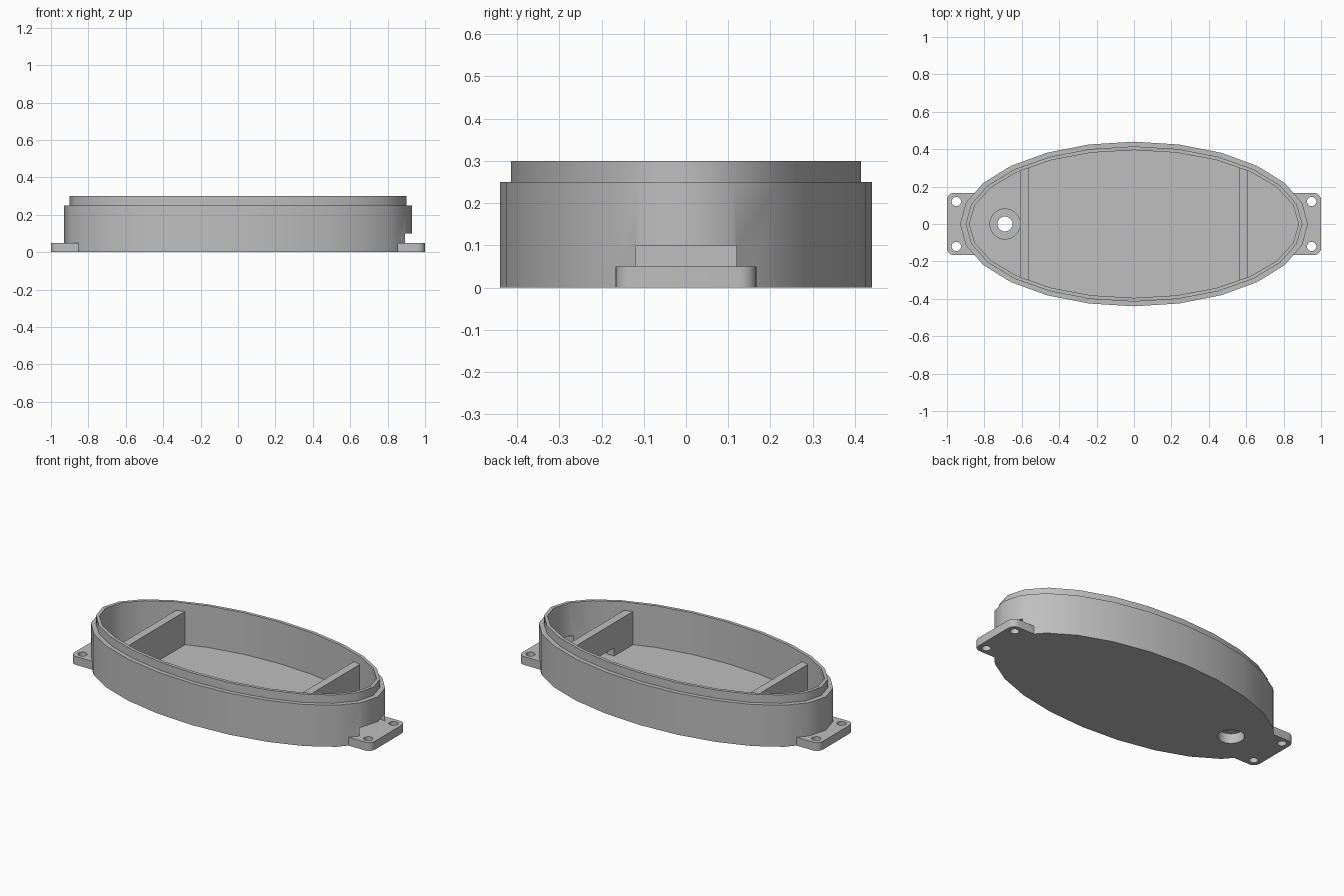
import bpy, bmesh, math
from mathutils import Matrix

if "Cube" in bpy.data.objects:
    bpy.data.objects.remove(bpy.data.objects["Cube"], do_unlink=True)

grey = bpy.data.materials.new("plain_grey")
grey.use_nodes = True
COLOUR = (0.52, 0.52, 0.52, 1)
grey.diffuse_color = COLOUR
grey.node_tree.nodes["Principled BSDF"].inputs["Base Color"].default_value = COLOUR


def finish(name, bm):
    bmesh.ops.recalc_face_normals(bm, faces=bm.faces)
    mesh = bpy.data.meshes.new(name)
    bm.to_mesh(mesh)
    bm.free()
    mesh.materials.append(grey)
    ob = bpy.data.objects.new(name, mesh)
    bpy.context.collection.objects.link(ob)
    return ob


def oval(name, rx, ry, z0, z1, x=0, y=0, sides=24):
    bm = bmesh.new()
    place = Matrix.Translation((x, y, (z0 + z1) / 2)) @ Matrix.Diagonal((rx, ry, z1 - z0, 1))
    bmesh.ops.create_cone(bm, cap_ends=True, segments=sides, radius1=1, radius2=1,
                          depth=1, matrix=place)
    return finish(name, bm)


def box(name, x0, x1, half_y, z0, z1, corner=0):
    bm = bmesh.new()
    place = Matrix.Translation(((x0 + x1) / 2, 0, (z0 + z1) / 2)) \
        @ Matrix.Diagonal((x1 - x0, 2 * half_y, z1 - z0, 1))
    bmesh.ops.create_cube(bm, size=1, matrix=place)
    if corner:
        upright = [e for e in bm.edges
                   if abs(e.verts[0].co.z - e.verts[1].co.z) > 0.01]
        bmesh.ops.bevel(bm, geom=upright, offset=corner, segments=6,
                        profile=0.5, affect='EDGES')
    return finish(name, bm)


def combine(target, tool, operation):
    mod = target.modifiers.new("combine", 'BOOLEAN')
    mod.operation, mod.solver, mod.object = operation, 'EXACT', tool
    graph = bpy.context.evaluated_depsgraph_get()
    result = bpy.data.meshes.new_from_object(target.evaluated_get(graph))
    target.modifiers.clear()
    target.data = result
    bpy.data.objects.remove(tool, do_unlink=True)


FLOOR, SHOULDER, RIM = 0.05, 0.25, 0.30

# Oval tray with a stepped lip
tray = oval("oval_tray", 0.93, 0.44, 0, SHOULDER)
combine(tray, oval("lip", 0.90, 0.415, 0.15, RIM), 'UNION')
combine(tray, oval("cavity", 0.88, 0.395, FLOOR, 0.4), 'DIFFERENCE')

# Mounting tabs with screw holes
for side in (-1, 1):
    x0, x1 = sorted((side * 0.80, side * 1.0))
    tab = box("mounting_tab", x0, x1, 0.167, 0, FLOOR, corner=0.04)
    for y in (-0.12, 0.12):
        combine(tab, oval("screw_hole", 0.025, 0.025, -0.1, 0.2, side * 0.95, y), 'DIFFERENCE')
    combine(tray, tab, 'UNION')

# Raised boss with a pocket underneath and a through hole
BOSS_X = -0.69
combine(tray, oval("boss", 0.083, 0.083, 0.02, 0.10, BOSS_X, sides=32), 'UNION')
combine(tray, oval("pocket", 0.073, 0.073, -0.1, 0.06, BOSS_X, sides=32), 'DIFFERENCE')
combine(tray, oval("boss_hole", 0.04, 0.04, -0.1, 0.2, BOSS_X, sides=32), 'DIFFERENCE')

# Cable slot through the +x end wall
combine(tray, box("wall_slot", 0.75, 1.1, 0.12, FLOOR, 0.10), 'DIFFERENCE')

# Dividers, the +x one with a matching slot
right_divider = box("right_divider", -0.61, -0.562, 0.31, 0.04, SHOULDER)
left_divider = box("left_divider", 0.562, 0.61, 0.31, 0.04, SHOULDER)
combine(left_divider, box("divider_slot", 0.5, 0.7, 0.12, FLOOR, 0.10), 'DIFFERENCE')

# Smooth curved walls, keep edges crisp
bpy.ops.object.select_all(action='DESELECT')
for ob in (tray, left_divider, right_divider):
    ob.select_set(True)
bpy.context.view_layer.objects.active = tray
bpy.ops.object.shade_smooth_by_angle(angle=math.radians(40))
